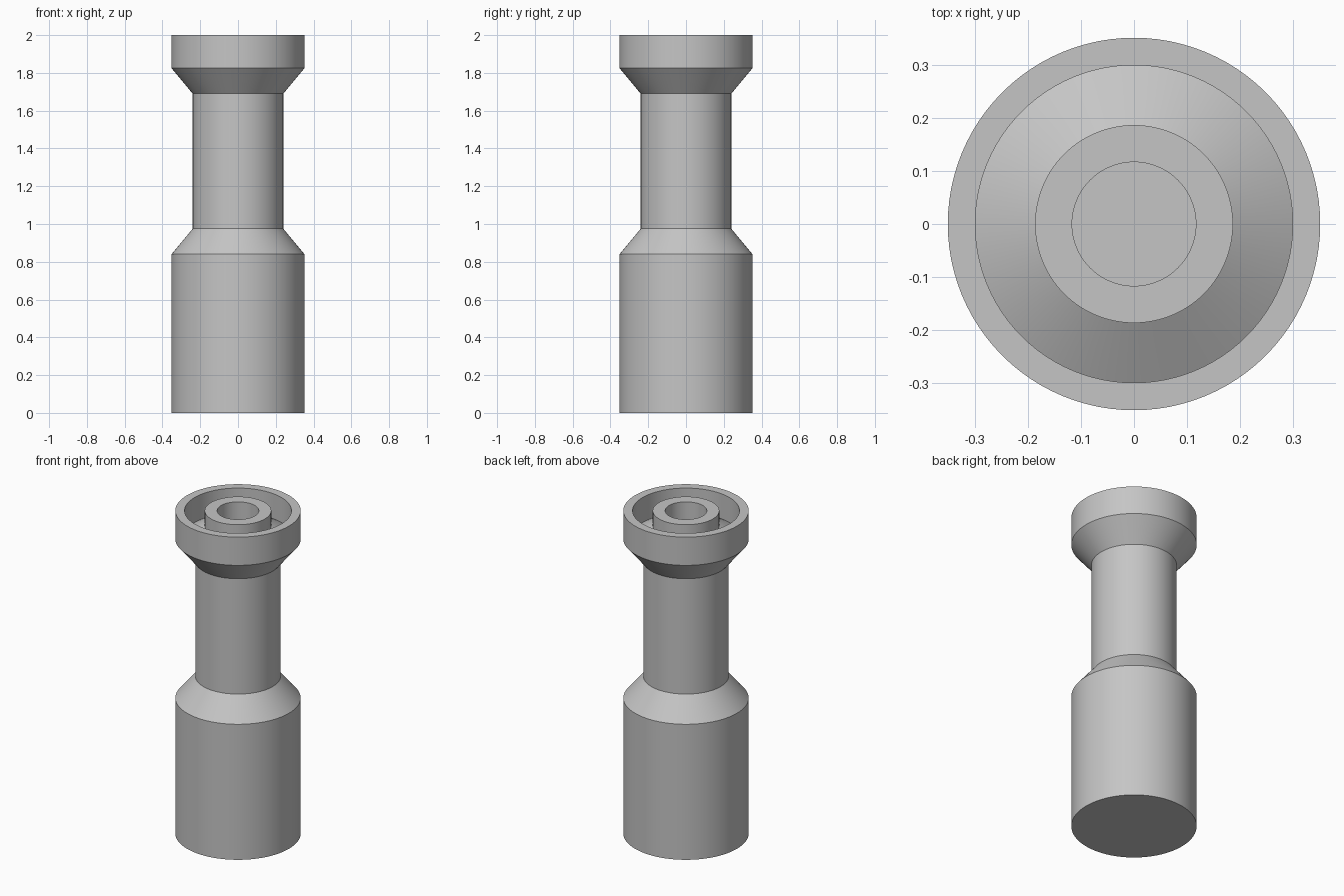
import bpy
import bmesh
import math

cube = bpy.data.objects.get("Cube")
if cube:
    bpy.data.objects.remove(cube, do_unlink=True)

SEGMENTS = 96

# Single plain grey for the whole piece
grey = bpy.data.materials.new("plain grey")
grey.use_nodes = True
colour = (0.56, 0.56, 0.56, 1.0)
grey.diffuse_color = colour
grey.node_tree.nodes["Principled BSDF"].inputs["Base Color"].default_value = colour


def revolve(name, profile):
    """Spin an (r, z) profile around the z axis; points at r = 0 close the end."""
    bm = bmesh.new()
    verts = [bm.verts.new((r, 0, z)) for r, z in profile]
    edges = [bm.edges.new(pair) for pair in zip(verts, verts[1:])]
    bmesh.ops.spin(bm, geom=verts + edges, cent=(0, 0, 0), axis=(0, 0, 1),
                   angle=math.tau, steps=SEGMENTS, use_merge=True)
    bmesh.ops.remove_doubles(bm, verts=bm.verts, dist=0.0001)
    bmesh.ops.recalc_face_normals(bm, faces=bm.faces)
    # Open shells: make sure the top rim faces upward
    rim = max(bm.faces, key=lambda f: f.calc_center_median().z)
    if rim.normal.z < 0:
        bmesh.ops.reverse_faces(bm, faces=bm.faces)
    mesh = bpy.data.meshes.new(name)
    bm.to_mesh(mesh)
    bm.free()
    mesh.materials.append(grey)
    obj = bpy.data.objects.new(name, mesh)
    bpy.context.collection.objects.link(obj)
    bpy.ops.object.select_all(action='DESELECT')
    obj.select_set(True)
    bpy.context.view_layer.objects.active = obj
    bpy.ops.object.shade_smooth_by_angle(angle=math.radians(25))
    return obj


R_OUT, R_NECK, R_CUP, R_TUBE, R_BORE = 0.352, 0.24, 0.30, 0.187, 0.117
TUBE_FOOT = 1.91

# Base, tapered shoulder, neck, flared head and cup with a raised conical floor
revolve("body", [
    (0, 0), (R_OUT, 0), (R_OUT, 0.84),
    (R_NECK, 0.975), (R_NECK, 1.69),
    (R_OUT, 1.825), (R_OUT, 2),
    (R_CUP, 2), (R_CUP, 1.845), (R_TUBE, TUBE_FOOT),
])

# Central tube with a blind bore
revolve("inner_tube", [
    (R_TUBE, TUBE_FOOT), (R_TUBE, 2),
    (R_BORE, 2), (R_BORE, 1.6), (0, 1.6),
])
